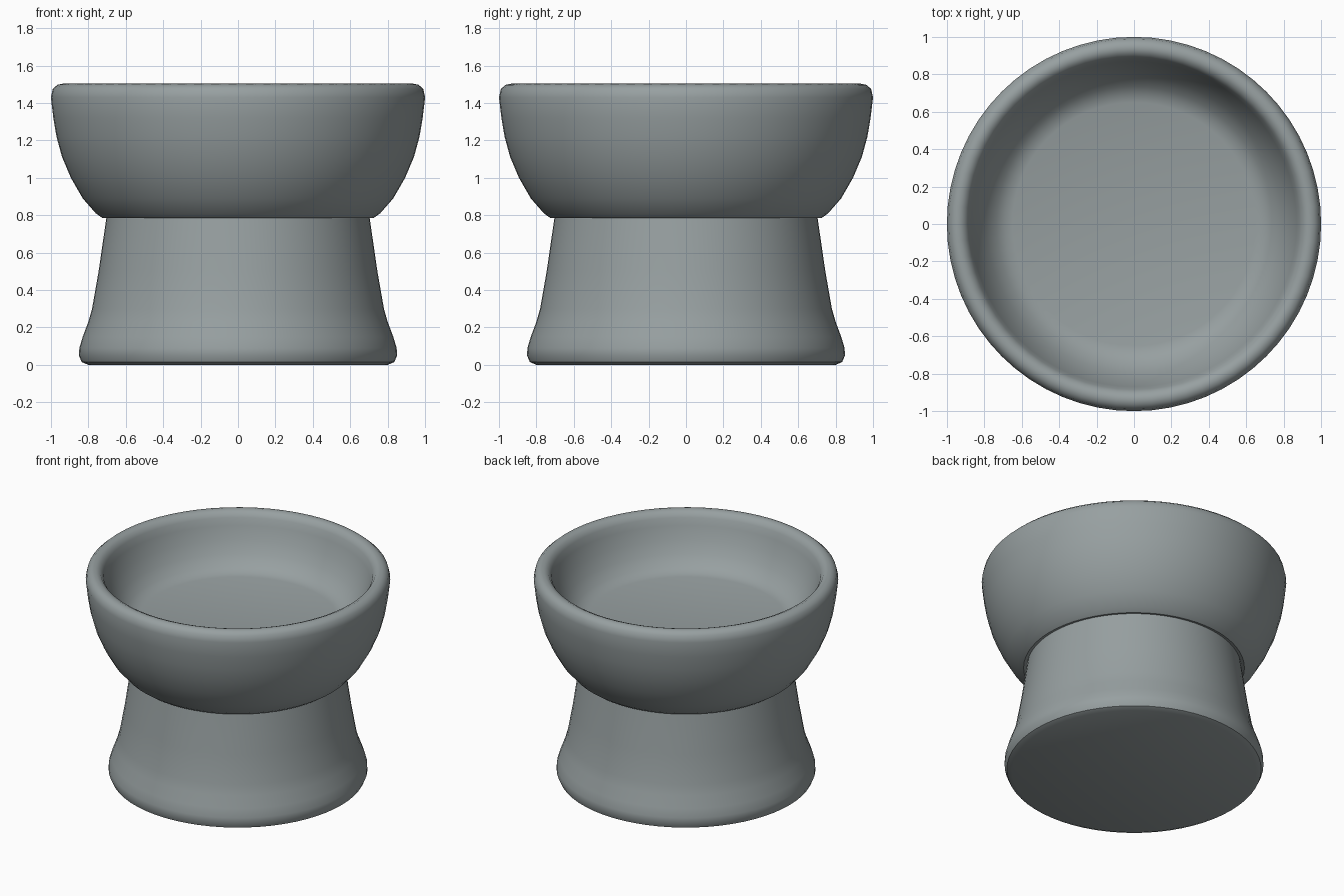
import bpy, bmesh, math

if "Cube" in bpy.data.objects:
    bpy.data.objects.remove(bpy.data.objects["Cube"])

SEGMENTS = 64

# Single blue-grey colour
grey = bpy.data.materials.new("blue grey")
grey.diffuse_color = (0.31, 0.35, 0.355, 1)
grey.use_nodes = True
grey.node_tree.nodes["Principled BSDF"].inputs["Base Color"].default_value = grey.diffuse_color


def lathe(name, profile):
    """Spin (radius, height) points around z; radius 0 becomes a centre point."""
    bm = bmesh.new()
    rings = []
    for r, z in profile:
        if r == 0:
            rings.append([bm.verts.new((0, 0, z))] * SEGMENTS)
        else:
            rings.append([bm.verts.new((r * math.cos(2 * math.pi * i / SEGMENTS),
                                        r * math.sin(2 * math.pi * i / SEGMENTS), z))
                          for i in range(SEGMENTS)])
    for a, b in zip(rings, rings[1:]):
        for i in range(SEGMENTS):
            j = (i + 1) % SEGMENTS
            corners = list(dict.fromkeys((a[i], a[j], b[j], b[i])))
            bm.faces.new(corners)
    bmesh.ops.recalc_face_normals(bm, faces=bm.faces)
    mesh = bpy.data.meshes.new(name)
    bm.to_mesh(mesh)
    bm.free()
    mesh.materials.append(grey)
    obj = bpy.data.objects.new(name, mesh)
    bpy.context.collection.objects.link(obj)
    bpy.ops.object.select_all(action='DESELECT')
    obj.select_set(True)
    bpy.context.view_layer.objects.active = obj
    bpy.ops.object.shade_smooth_by_angle(angle=math.radians(40))
    return obj


# Bowl: underside, outer curve, rounded rim, inner wall, flat floor
lathe("bowl", [
    (0, 0.80), (0.66, 0.80), (0.725, 0.785), (0.76, 0.81), (0.83, 0.89),
    (0.893, 1.0), (0.94, 1.11), (0.97, 1.22), (0.987, 1.32), (1.0, 1.43),
    (0.99, 1.475), (0.965, 1.497), (0.935, 1.503), (0.905, 1.49),
    (0.885, 1.46), (0.87, 1.41), (0.835, 1.32), (0.79, 1.24),
    (0.735, 1.175), (0.69, 1.15), (0.65, 1.14), (0, 1.14)])

# Flared pedestal with a rounded foot
lathe("pedestal", [
    (0, 0.0), (0.80, 0.0), (0.835, 0.015), (0.85, 0.05), (0.848, 0.09),
    (0.83, 0.15), (0.80, 0.23), (0.78, 0.30), (0.745, 0.50),
    (0.70, 0.81), (0, 0.81)])
